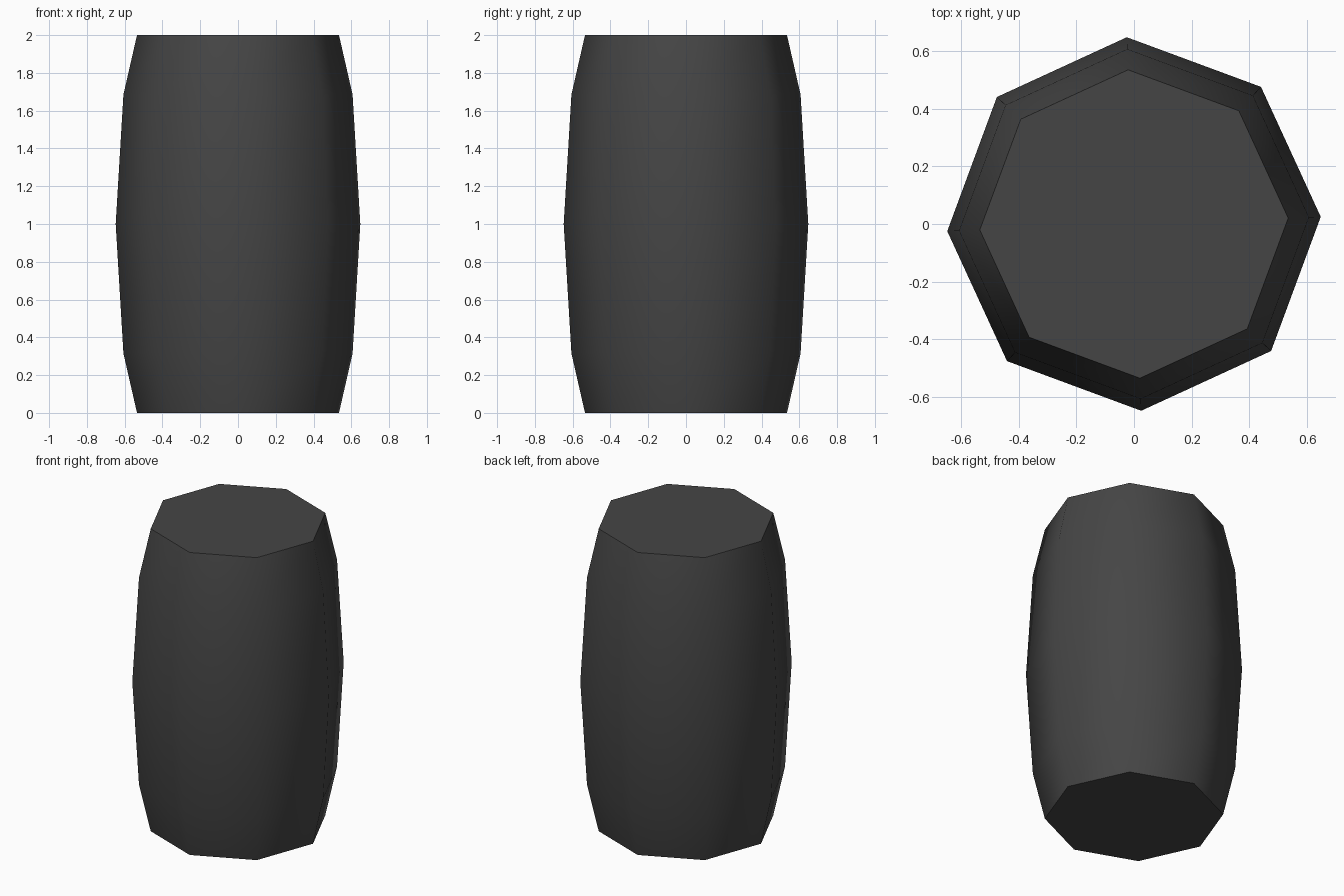
import bpy, bmesh, math

if "Cube" in bpy.data.objects:
    bpy.data.objects.remove(bpy.data.objects["Cube"])

SIDES = 8
TURN = math.radians(2.2)
# barrel profile: (radius, height)
PROFILE = [(0.535, 0.0), (0.607, 0.315), (0.648, 1.0), (0.607, 1.685), (0.535, 2.0)]

mat = bpy.data.materials.new("dark grey")
mat.diffuse_color = (0.06, 0.06, 0.06, 1)
mat.use_nodes = True
mat.node_tree.nodes["Principled BSDF"].inputs["Base Color"].default_value = mat.diffuse_color

# eight-sided barrel body, lofted through the profile rings
bm = bmesh.new()
rings = []
for r, z in PROFILE:
    rings.append([bm.verts.new((r * math.cos(TURN + math.tau * i / SIDES),
                                r * math.sin(TURN + math.tau * i / SIDES), z))
                  for i in range(SIDES)])
for lo, hi in zip(rings, rings[1:]):
    for i in range(SIDES):
        j = (i + 1) % SIDES
        bm.faces.new((lo[i], lo[j], hi[j], hi[i])).smooth = True

# flat ends with sharp rims
for cap in (bm.faces.new(rings[0][::-1]), bm.faces.new(rings[-1])):
    for e in cap.edges:
        e.smooth = False

mesh = bpy.data.meshes.new("barrel")
bm.to_mesh(mesh)
bm.free()
mesh.materials.append(mat)
barrel = bpy.data.objects.new("barrel", mesh)
bpy.context.collection.objects.link(barrel)
